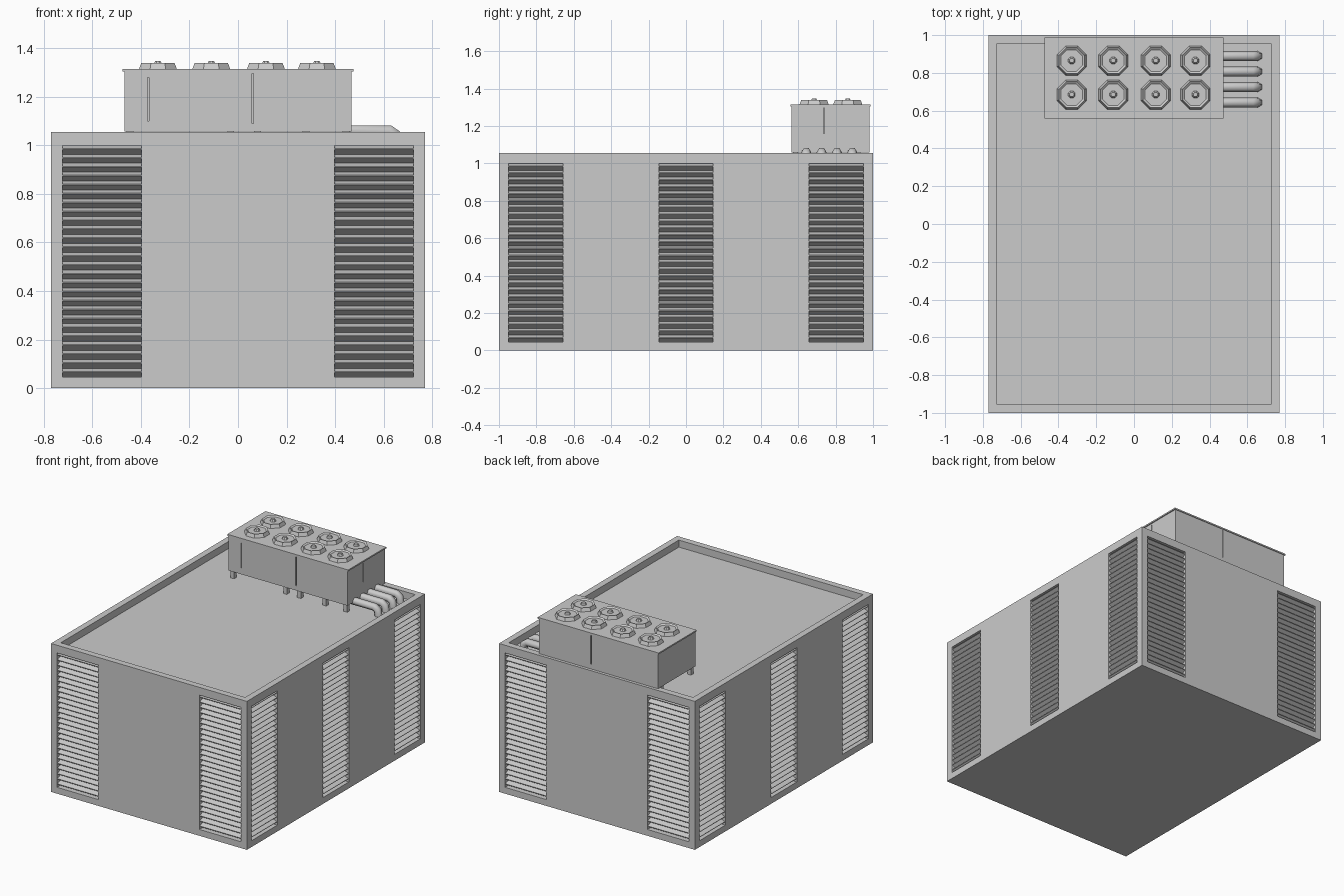
import bpy, bmesh
from math import radians, pi
from mathutils import Matrix, Vector

if "Cube" in bpy.data.objects:
    bpy.data.objects.remove(bpy.data.objects["Cube"])

HX, HY, TOP, ROOF = 0.77, 1.0, 1.055, 1.005     # building half sizes, parapet top, roof level
Z0, Z1, DEPTH, SLATS = 0.045, 1.0, 0.04, 26     # louvre openings


def finish(name, bm):
    bmesh.ops.recalc_face_normals(bm, faces=bm.faces)
    me = bpy.data.meshes.new(name)
    bm.to_mesh(me)
    bm.free()
    ob = bpy.data.objects.new(name, me)
    bpy.context.collection.objects.link(ob)
    return ob


def add_box(bm, lo, hi, frame=Matrix()):
    lo, hi = Vector(lo), Vector(hi)
    m = frame @ Matrix.Translation((lo + hi) / 2) @ Matrix.Diagonal((*(hi - lo), 1))
    bmesh.ops.create_cube(bm, size=1, matrix=m)


def boxes(name, items):
    bm = bmesh.new()
    for lo, hi in items:
        add_box(bm, lo, hi)
    return finish(name, bm)


def cut(ob, cutter):
    mod = ob.modifiers.new("cut", 'BOOLEAN')
    mod.operation, mod.solver, mod.object = 'DIFFERENCE', 'EXACT', cutter
    cutter.hide_render = True
    cutter.display_type = 'WIRE'


# louvre openings: wall angle, wall distance, centre along the wall, width
openings = []
for ang in (0, 180):
    openings += [(ang, HY, u, 0.325) for u in (-0.56, 0.56)]
for ang in (90, -90):
    openings += [(ang, HX, u, 0.29) for u in (-0.803, 0, 0.803)]

# building block with sunken roof and louvre pockets
building = boxes("building", [((-HX, -HY, 0), (HX, HY, TOP))])
bm = bmesh.new()
add_box(bm, (-HX + 0.045, -HY + 0.045, ROOF), (HX - 0.045, HY - 0.045, TOP + 0.1))
for ang, dist, u, w in openings:
    frame = Matrix.Rotation(radians(ang), 4, 'Z') @ Matrix.Translation((u, -dist, 0))
    add_box(bm, (-w / 2, -0.05, Z0), (w / 2, DEPTH, Z1), frame)
cut(building, finish("building_cutter", bm))

# louvres: a toothed profile swept across each opening
bm = bmesh.new()
pitch = (Z1 - Z0) / SLATS
profile = [(DEPTH + 0.002, Z0)]
for i in range(SLATS):
    z = Z0 + i * pitch
    profile += [(DEPTH - 0.004, z), (0.003, z + 0.55 * pitch), (0.003, z + 0.65 * pitch)]
profile += [(DEPTH - 0.004, Z1), (DEPTH + 0.002, Z1)]
for ang, dist, u, w in openings:
    frame = Matrix.Rotation(radians(ang), 4, 'Z') @ Matrix.Translation((u, -dist, 0))
    face = bm.faces.new([bm.verts.new(frame @ Vector((-w / 2, y, z))) for y, z in profile])
    ext = bmesh.ops.extrude_face_region(bm, geom=[face], use_keep_orig=True)
    moved = [g for g in ext["geom"] if isinstance(g, bmesh.types.BMVert)]
    bmesh.ops.translate(bm, verts=moved, vec=frame.to_3x3() @ Vector((w, 0, 0)))
finish("louvres", bm)

# rooftop cooling unit: body with panel seams, top plate
AX, AY0, AY1, AZ0, AZ1 = 0.468, 0.563, 0.982, 1.057, 1.315
body = boxes("cooling_unit_body", [((-AX, AY0, AZ0), (AX, AY1, AZ1 - 0.005))])
seams = [((0.057, AY0 - 0.02, 1.09), (0.064, AY0 + 0.01, 1.295)),
         ((-0.372, AY0 - 0.02, 1.1), (-0.366, AY0 + 0.01, 1.28)),
         ((0.057, AY1 - 0.01, 1.09), (0.064, AY1 + 0.02, 1.295)),
         ((AX - 0.01, 0.735, 1.16), (AX + 0.02, 0.741, 1.295))]
cut(body, boxes("seam_cutter", seams))
boxes("cooling_unit_top", [((-AX - 0.007, AY0 - 0.005, AZ1 - 0.01), (AX + 0.007, AY1 + 0.005, AZ1))])

# short feet under the unit
boxes("cooling_unit_feet", [((x - 0.014, y - 0.014, ROOF), (x + 0.014, y + 0.014, AZ0))
                            for x in (-0.445, -0.03, 0.08, 0.28, 0.445) for y in (0.585, 0.92)])

# eight-sided fan cowls with a dished top and hub
bm = bmesh.new()
for x in (-0.33, -0.11, 0.115, 0.325):
    for y in (0.685, 0.865):
        def cone(r1, r2, z0, z1, caps=True):
            m = Matrix.Translation((x, y, (z0 + z1) / 2)) @ Matrix.Rotation(pi / 8, 4, 'Z')
            return bmesh.ops.create_cone(bm, cap_ends=caps, segments=8, radius1=r1,
                                         radius2=r2, depth=z1 - z0, matrix=m)
        verts = cone(0.084, 0.074, AZ1, AZ1 + 0.025)["verts"]
        lid = max({f for v in verts for f in v.link_faces}, key=lambda f: f.calc_center_median().z)
        bmesh.ops.inset_region(bm, faces=[lid], thickness=0.012, depth=-0.008)
        cone(0.022, 0.012, AZ1 + 0.014, AZ1 + 0.032)
finish("fans", bm)

# pipes from the unit bending down into the roof
cu = bpy.data.curves.new("pipes", 'CURVE')
cu.dimensions, cu.bevel_depth, cu.bevel_resolution, cu.use_fill_caps = '3D', 0.026, 1, True
for y in (0.643, 0.725, 0.807, 0.889):
    sp = cu.splines.new('POLY')
    path = [(0.45, 1.06), (0.625, 1.06), (0.648, 1.045), (0.655, ROOF)]
    sp.points.add(len(path) - 1)
    for p, (x, z) in zip(sp.points, path):
        p.co = (x, y, z, 1)
bpy.context.collection.objects.link(bpy.data.objects.new("pipes", cu))
